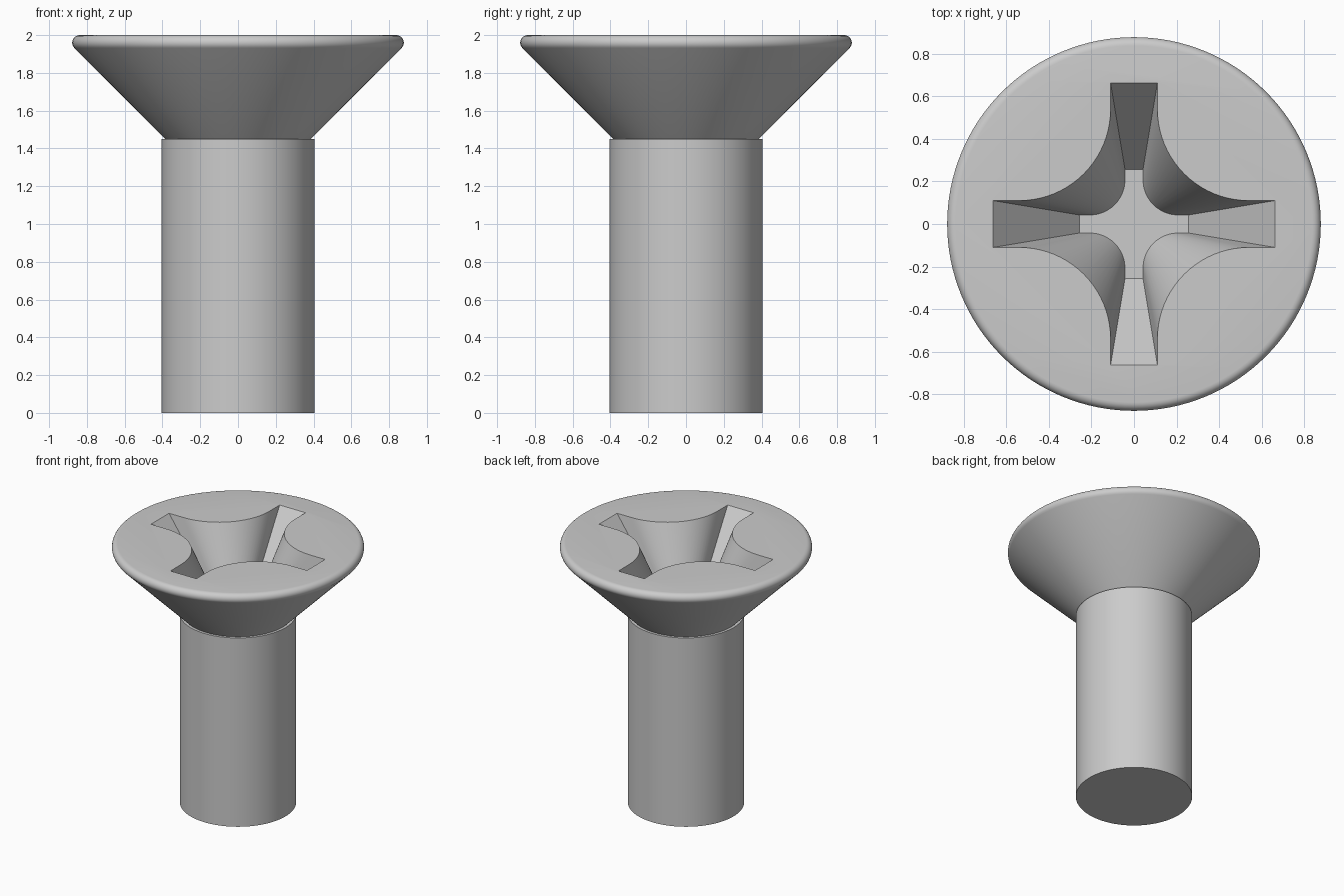
import bpy, bmesh
from math import sin, cos, pi, radians
from mathutils import Vector, Matrix

if "Cube" in bpy.data.objects:
    bpy.data.objects.remove(bpy.data.objects["Cube"])

TOP, DEPTH, FLOOR_SCALE = 2.0, 0.48, 0.385


def make_object(name, bm):
    bmesh.ops.recalc_face_normals(bm, faces=bm.faces[:])
    mesh = bpy.data.meshes.new(name)
    bm.to_mesh(mesh)
    bm.free()
    obj = bpy.data.objects.new(name, mesh)
    bpy.context.collection.objects.link(obj)
    return obj


def lathe(name, profile, steps=128):
    """Revolve an (r, z) profile about z and cap both ends."""
    bm = bmesh.new()
    rings = [[bm.verts.new((r * cos(2 * pi * i / steps), r * sin(2 * pi * i / steps), z))
              for i in range(steps)] for r, z in profile]
    for a, b in zip(rings, rings[1:]):
        for i in range(steps):
            j = (i + 1) % steps
            bm.faces.new((a[i], a[j], b[j], b[i]))
    bm.faces.new(rings[0])
    bm.faces.new(rings[-1])
    return make_object(name, bm)


# Shank, small shoulder, 45 degree countersunk head and rounded rim
rim = [(0.838 + 0.04 * cos(radians(a)), 1.96 + 0.04 * sin(radians(a)))
       for a in range(-45, 91, 15)]
screw = lathe("countersunk_screw",
              [(0.405, 0), (0.405, 1.45), (0.385, 1.45)] + rim)

# Cross recess outline: square arm ends joined by concave arcs
arm, half, centre = 0.663, 0.11, 0.54
radius = centre - half
outline = []
for k in range(4):
    turn = Matrix.Rotation(k * pi / 2, 2)
    quarter = [(arm, half)]
    for i in range(21):
        a = -pi / 2 - i * pi / 40
        quarter.append((centre + radius * cos(a), centre + radius * sin(a)))
    quarter.append((half, arm))
    outline += [turn @ Vector(p) for p in quarter]

# Tapered cutter, running slightly above the head
bm = bmesh.new()
layers = []
for z in (TOP - DEPTH, TOP + 0.05):
    s = 1 - (1 - FLOOR_SCALE) * (TOP - z) / DEPTH
    layers.append([bm.verts.new((p.x * s, p.y * s, z)) for p in outline])
low, high = layers
n = len(outline)
for i in range(n):
    j = (i + 1) % n
    bm.faces.new((low[i], low[j], high[j], high[i]))
bm.faces.new(low)
bm.faces.new(high)
cutter = make_object("recess_cutter", bm)
cutter.hide_render = True

# Cut the recess, then smooth the round surfaces
cut = screw.modifiers.new("recess", 'BOOLEAN')
cut.operation = 'DIFFERENCE'
cut.solver = 'EXACT'
cut.object = cutter
bpy.context.view_layer.objects.active = screw
screw.select_set(True)
bpy.ops.object.modifier_apply(modifier=cut.name)
bpy.data.objects.remove(cutter, do_unlink=True)
bpy.ops.object.shade_smooth_by_angle(angle=radians(30))
